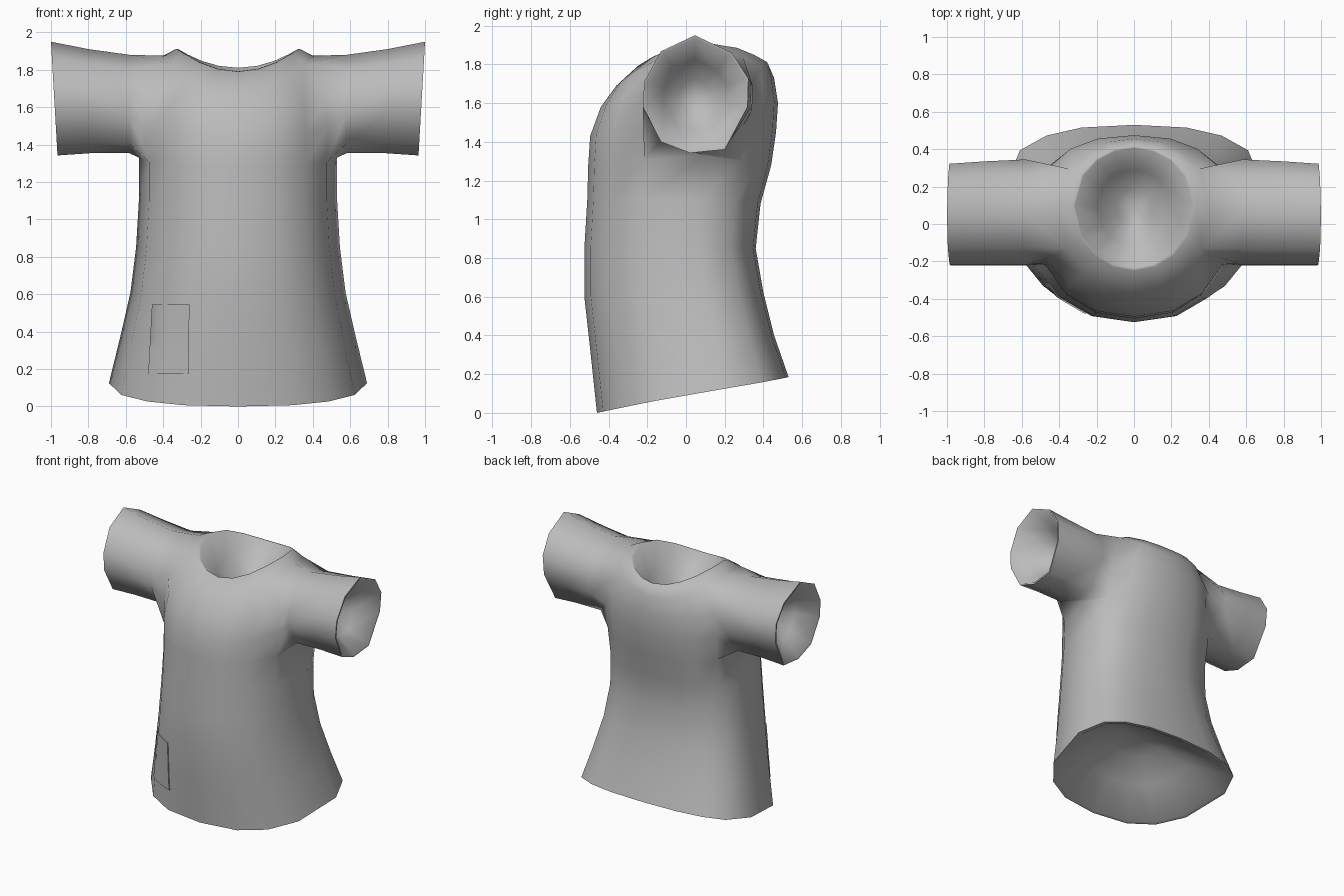
import bpy, bmesh, math
from mathutils import Vector
from mathutils.bvhtree import BVHTree

if "Cube" in bpy.data.objects:
    bpy.data.objects.remove(bpy.data.objects["Cube"])

fabric = bpy.data.materials.new("grey_fabric")
fabric.diffuse_color = (0.5, 0.5, 0.5, 1)
fabric.use_nodes = True
fabric.node_tree.nodes["Principled BSDF"].inputs["Base Color"].default_value = fabric.diffuse_color

# Body rings: half width, widest y, front y, back y, side z, front z, back z, roundness, height curve
RINGS = [
    (.69, .20, -.46, .53, .125, .00, .185, .80, .9),
    (.63, .16, -.493, .455, .37, .31, .40, .83, 1),
    (.575, .11, -.525, .40, .61, .60, .62, .86, 1),
    (.545, .08, -.525, .36, .85, .85, .85, .88, 1),
    (.53, .08, -.51, .385, 1.10, 1.10, 1.08, .88, 1),
    (.53, .09, -.505, .44, 1.33, 1.28, 1.28, .88, 1),
    (.535, .09, -.495, .465, 1.50, 1.43, 1.45, .88, 2),
    (.52, .09, -.44, .475, 1.68, 1.58, 1.60, .88, 2),
    (.40, .10, -.36, .455, 1.875, 1.69, 1.73, .90, 2),
    (.33, .10, -.25, .42, 1.912, 1.79, 1.81, 1, 2),
]
HALF = [-90, -70, -50, -28, 0, 31, 52, 71, 90]
ANGLES = HALF + [180 - a for a in HALF[-2:0:-1]]
N = len(ANGLES)

# Sleeve cuff outline (y, z), starting at the top and running toward the back
CUFF = [(.046, 1.95), (.237, 1.86), (.322, 1.727), (.318, 1.58), (.20, 1.36),
        (.02, 1.342), (-.13, 1.40), (-.222, 1.58), (-.216, 1.71), (-.13, 1.867)]


def finish(bm, name, angle):
    bmesh.ops.recalc_face_normals(bm, faces=bm.faces)
    mesh = bpy.data.meshes.new(name)
    bm.to_mesh(mesh)
    mesh.materials.append(fabric)
    ob = bpy.data.objects.new(name, mesh)
    bpy.context.collection.objects.link(ob)
    bpy.ops.object.select_all(action='DESELECT')
    ob.select_set(True)
    bpy.context.view_layer.objects.active = ob
    bpy.ops.object.shade_smooth_by_angle(angle=math.radians(angle))
    return ob


def bridge(bm, a, b):
    for i in range(len(a)):
        j = (i + 1) % len(a)
        bm.faces.new((a[i], a[j], b[j], b[i]))


def hollow(bm, loop, inward, depth):
    """Thin rim, then a bowl-shaped lining closing the opening."""
    centre = sum((v.co for v in loop), Vector()) / len(loop)
    inward = Vector(inward)
    for scale, d in ((.955, .004), (.6, .55), (.28, .88)):
        ring = [bm.verts.new(centre + (v.co - centre) * scale + inward * depth * d) for v in loop] \
            if scale > .9 else [bm.verts.new(centre + (v.co - centre) * (scale / .955)
                                             + inward * depth * d) for v in base]
        if scale > .9:
            base = ring
        bridge(bm, loop, ring)
        loop = ring
    tip = bm.verts.new(centre + inward * depth)
    for i in range(len(loop)):
        bm.faces.new((loop[i], loop[(i + 1) % len(loop)], tip))


# Shirt body: lofted rings, leaving an armhole on each side
bm = bmesh.new()
rows = []
for hw, yc, yf, yb, zs, zf, zb, p, q in RINGS:
    row = []
    for a in ANGLES:
        c, s = math.cos(math.radians(a)), math.sin(math.radians(a))
        y_end, z_end = (yf, zf) if s < 0 else (yb, zb)
        x = math.copysign(abs(c) ** p, c) * hw if abs(c) > 1e-6 else 0
        y = yc + (y_end - yc) * abs(s) ** p
        z = zs + (z_end - zs) * abs(s) ** q
        row.append(bm.verts.new((x, y, z)))
    rows.append(row)
for r in range(len(rows) - 1):
    for i in range(N):
        if r in (5, 6, 7) and i in (3, 4, 11, 12):
            continue
        j = (i + 1) % N
        bm.faces.new((rows[r][i], rows[r][j], rows[r + 1][j], rows[r + 1][i]))

# Sleeves: grown from each armhole out to the cuff
cuffs = []
for side in (1, -1):
    front, mid, back = (3, 4, 5) if side == 1 else (13, 12, 11)
    loop = [rows[8][mid], rows[8][back], rows[7][back], rows[6][back], rows[5][back],
            rows[5][mid], rows[5][front], rows[6][front], rows[7][front], rows[8][front]]
    for x0, lean, k in ((.58, 0, .885), (.79, .01, .935), (.965, .035, 1)):
        ring = []
        for y, z in CUFF:
            t = (z - 1.342) / .608
            lift = .012 * (1 - t) if k < 1 else 0
            spread = .2 * (1 - k) if y > .2 else 0
            ring.append(bm.verts.new((side * (x0 + lean * t), y + spread,
                                      1.342 + .608 * t * k + lift)))
        bridge(bm, loop, ring)
        loop = ring
    cuffs.append((loop, side))
tree = BVHTree.FromBMesh(bm)

# Linings inside the cuffs, neck and hem
for loop, side in cuffs:
    hollow(bm, loop, (-side, 0, 0), .25)
hollow(bm, rows[-1], (0, 0, -1), .27)
hollow(bm, rows[0], (0, -.18, 1), .3)
finish(bm, "shirt", 70)
bm.free()

# Patch pocket: a thin plate laid on the front of the shirt
bm = bmesh.new()
U, V = 4, 4
sheets = []
for off in (.01, .001):
    grid = []
    for v in range(V + 1):
        for u in range(U + 1):
            s, t = u / U, v / V
            x = (-.48 + .02 * t) * (1 - s) + (-.263 + .003 * t) * s
            z = .175 + .37 * t
            hit = tree.ray_cast(Vector((x, -2, z)), Vector((0, 1, 0)))[0]
            grid.append(bm.verts.new((x, hit.y - off, z)))
    sheets.append(grid)
    for v in range(V):
        for u in range(U):
            a = v * (U + 1) + u
            bm.faces.new((grid[a], grid[a + 1], grid[a + U + 2], grid[a + U + 1]))
W = U + 1
border = ([u for u in range(U)] + [v * W + U for v in range(V)]
          + [V * W + u for u in range(U, 0, -1)] + [v * W for v in range(V, 0, -1)])
bridge(bm, [sheets[0][i] for i in border], [sheets[1][i] for i in border])
finish(bm, "pocket", 40)
bm.free()
